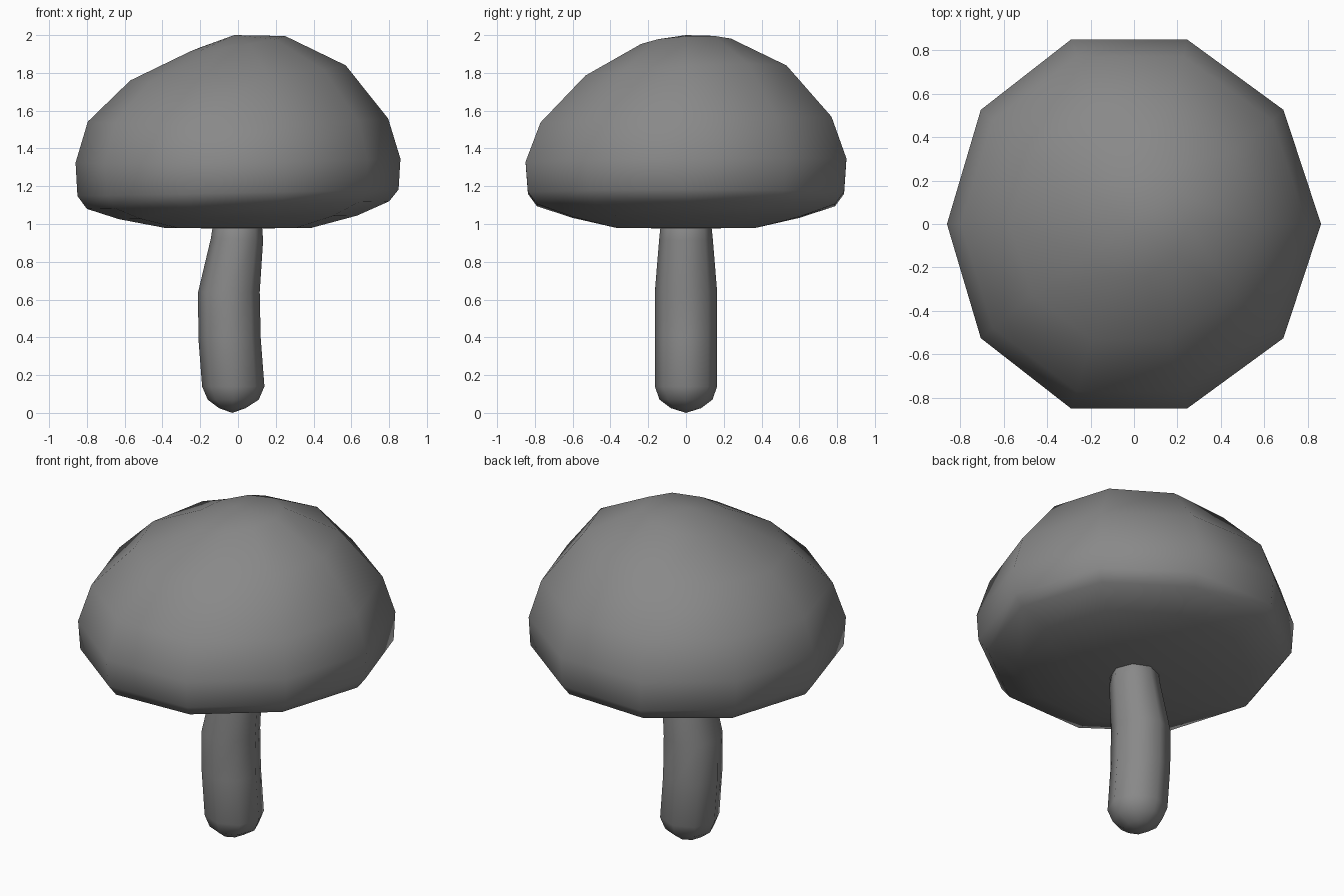
import bpy, bmesh
from math import sin, cos, tau

cube = bpy.data.objects.get("Cube")
if cube:
    bpy.data.objects.remove(cube)

grey = bpy.data.materials.new("grey")
grey.use_nodes = True
colour = (0.25, 0.25, 0.25, 1)
grey.diffuse_color = colour
grey.node_tree.nodes["Principled BSDF"].inputs["Base Color"].default_value = colour


def loft(name, sides, rings, bottom, top):
    """Skin horizontal rings from bottom to top, closing each end at a point.
    Ring: centre x, radius x, radius y, height, slope along x, slope along y."""
    bm = bmesh.new()
    loops = []
    for cx, rx, ry, z, slope_x, slope_y in rings:
        loop = []
        for i in range(sides):
            a = tau * i / sides
            x, y = rx * cos(a), ry * sin(a)
            loop.append(bm.verts.new((cx * sin(a) ** 2 + x if name == "cap" else cx + x,
                                      y, z + slope_x * x + slope_y * y)))
        loops.append(loop)
    low, high = bm.verts.new(bottom), bm.verts.new(top)
    for i in range(sides):
        j = (i + 1) % sides
        for a, b in zip(loops, loops[1:]):
            bm.faces.new((a[i], a[j], b[j], b[i]))
        bm.faces.new((low, loops[0][j], loops[0][i]))
        bm.faces.new((high, loops[-1][i], loops[-1][j]))
    for face in bm.faces:
        face.smooth = True
    bmesh.ops.recalc_face_normals(bm, faces=bm.faces)
    mesh = bpy.data.meshes.new(name)
    bm.to_mesh(mesh)
    bm.free()
    mesh.materials.append(grey)
    obj = bpy.data.objects.new(name, mesh)
    bpy.context.collection.objects.link(obj)
    return obj


# Ten-sided, slightly lopsided cap
loft("cap", 10, [
    (-0.02, 0.39, 0.39, 0.98, 0.0, 0.0),
    (-0.02, 0.63, 0.63, 1.035, 0.015, 0.0),
    (-0.02, 0.80, 0.83, 1.10, 0.025, 0.0),
    (-0.02, 0.85, 0.88, 1.165, 0.02, 0.0),
    (-0.025, 0.86, 0.893, 1.335, 0.012, 0.01),
    (-0.02, 0.795, 0.81, 1.55, 0.01, 0.02),
    (-0.02, 0.57, 0.56, 1.80, 0.07, 0.05),
    (-0.02, 0.25, 0.25, 1.955, 0.16, 0.06),
], (0, 0, 0.975), (-0.02, 0, 2.0))

# Gently bent stem with a rounded foot, running up into the cap
loft("stem", 8, [
    (-0.03, 0.07, 0.08, 0.025, 0.0, 0.0),
    (-0.025, 0.135, 0.14, 0.07, 0.0, 0.0),
    (-0.025, 0.165, 0.165, 0.14, 0.0, 0.0),
    (-0.045, 0.165, 0.165, 0.40, 0.0, 0.0),
    (-0.048, 0.163, 0.165, 0.64, 0.0, 0.0),
    (-0.005, 0.138, 0.142, 0.92, -0.05, 0.0),
    (0.0, 0.12, 0.125, 1.08, 0.0, 0.0),
], (-0.03, 0, 0.0), (0, 0, 1.12))
